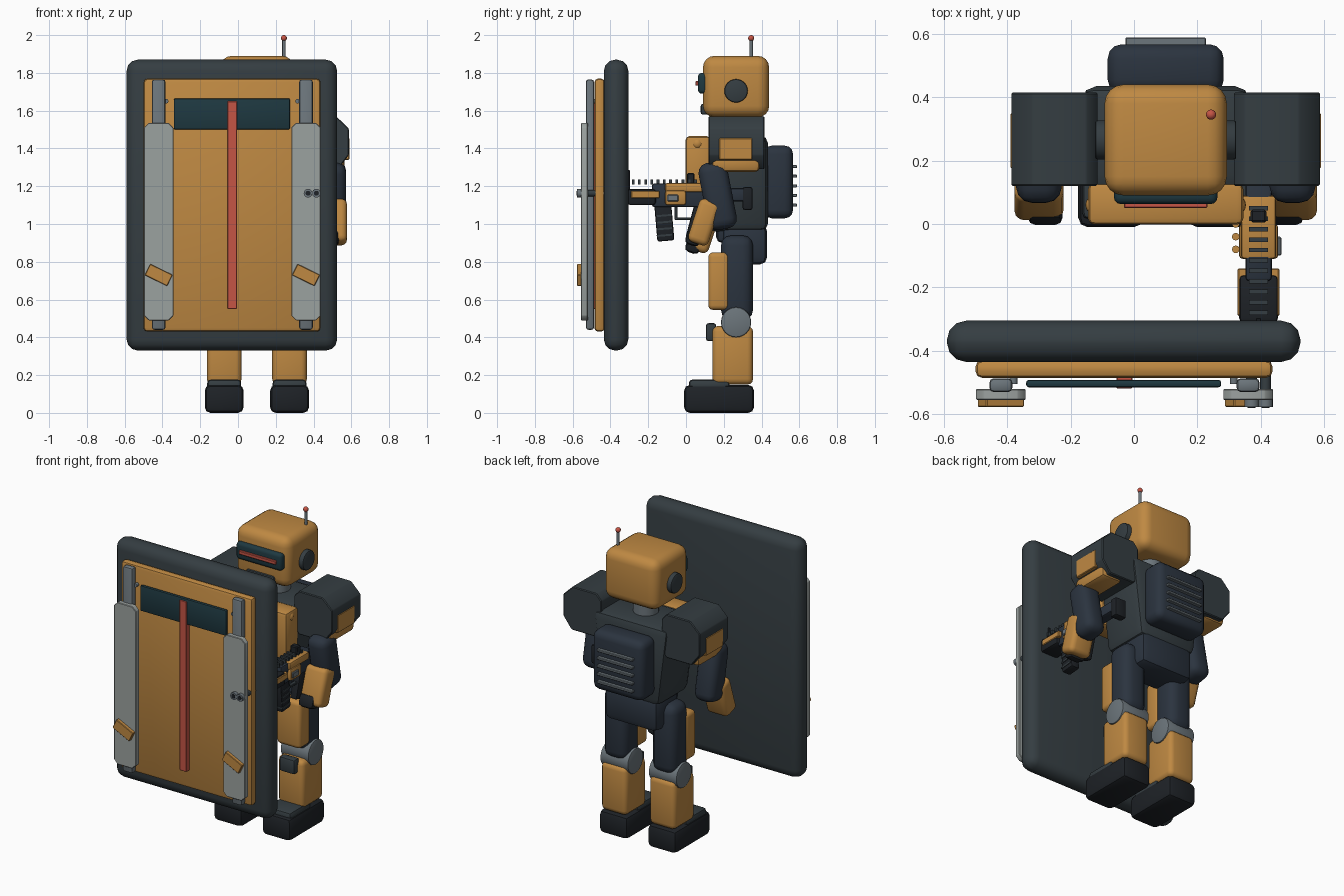
import bpy, bmesh
from math import radians, pi
from mathutils import Matrix, Vector, Euler

if "Cube" in bpy.data.objects:
    bpy.data.objects.remove(bpy.data.objects["Cube"])

CX = 0.10      # robot centre line
COLORS = dict(orange=(.52, .25, .055), slate=(.035, .047, .054), navy=(.024, .034, .050),
              black=(.013, .016, .020), steel=(.15, .18, .20), pale=(.33, .36, .35),
              red=(.56, .09, .06), teal=(.013, .040, .052))
MATS = {}
for n, c in COLORS.items():
    MATS[n] = bpy.data.materials.new(n)
    MATS[n].diffuse_color = (*c, 1)


def finish(bm, name, mat):
    bmesh.ops.recalc_face_normals(bm, faces=bm.faces)
    me = bpy.data.meshes.new(name)
    bm.to_mesh(me)
    bm.free()
    me.materials.append(MATS[mat])
    ob = bpy.data.objects.new(name, me)
    bpy.context.collection.objects.link(ob)
    return ob


def block(name, mat, x, y, z, bevel=0.01, seg=2, rot=(0, 0, 0), taper=1):
    """Bevelled box from axis ranges; taper scales the bottom width, rot is in degrees."""
    bm = bmesh.new()
    bmesh.ops.create_cube(bm, size=1)
    for v in bm.verts:
        k = taper if v.co.z < 0 else 1
        v.co = Vector((v.co.x * (x[1]-x[0]) * k, v.co.y * (y[1]-y[0]), v.co.z * (z[1]-z[0])))
    if bevel:
        bmesh.ops.bevel(bm, geom=bm.edges[:], offset=bevel, segments=seg, profile=0.5,
                        affect='EDGES', clamp_overlap=True)
    ob = finish(bm, name, mat)
    ob.location = (sum(x)/2, sum(y)/2, sum(z)/2)
    ob.rotation_euler = [radians(a) for a in rot]
    return ob


def rod(name, mat, centre, r, length, axis='z', sides=20, bevel=0):
    bm = bmesh.new()
    bmesh.ops.create_cone(bm, cap_ends=True, segments=sides, radius1=r, radius2=r, depth=length)
    if bevel:
        rims = [e for e in bm.edges if abs(e.verts[0].co.z - e.verts[1].co.z) < 1e-5]
        bmesh.ops.bevel(bm, geom=rims, offset=bevel, segments=2, profile=0.5, affect='EDGES')
    ob = finish(bm, name, mat)
    ob.location = centre
    ob.rotation_euler = {'z': (0, 0, 0), 'x': (0, pi/2, 0), 'y': (pi/2, 0, 0)}[axis]
    return ob


def ball(name, mat, centre, r):
    bm = bmesh.new()
    bmesh.ops.create_uvsphere(bm, u_segments=16, v_segments=10, radius=r)
    ob = finish(bm, name, mat)
    ob.location = centre
    return ob


def prism(name, mat, pts, y0, y1, bevel=0):
    """Extrude an x-z outline along y."""
    bm = bmesh.new()
    f = bm.faces.new([bm.verts.new((px, y0, pz)) for px, pz in pts])
    new = bmesh.ops.extrude_face_region(bm, geom=[f])['geom']
    bmesh.ops.translate(bm, vec=(0, y1-y0, 0), verts=[g for g in new if isinstance(g, bmesh.types.BMVert)])
    if bevel:
        bmesh.ops.bevel(bm, geom=bm.edges[:], offset=bevel, segments=1, affect='EDGES')
    return finish(bm, name, mat)


def around(c, h):
    return (c - h, c + h)


# Shield
block("shield_body", "slate", (-.59, .525), (-.435, -.305), (.33, 1.87), .06, 3)
block("shield_front_panel", "orange", (-.50, .437), (-.485, -.43), (.43, 1.77), .02)
block("shield_window", "teal", (-.34, .275), (-.515, -.492), (1.50, 1.665), .008)
block("shield_stripe", "red", (-.055, -.005), (-.519, -.48), (.55, 1.65), .003, 1)
for side, x in (("left", -.42), ("right", .36)):
    block("shield_rail_" + side, "steel", around(x, .036), (-.53, -.487), (.44, 1.765), .013)
    w, c, b, t = .078, .025, .49, 1.535
    prism("shield_slat_" + side, "pale",
          [(x-w, b+c), (x-w+c, b), (x+w-c, b), (x+w, b+c), (x+w, t-c), (x+w-c, t), (x-w+c, t), (x-w, t-c)],
          -.555, -.52, .003)
    block("shield_tab_" + side, "orange", around(x, .066), (-.577, -.55), around(.73, .033), .003, 1, (0, 26, 0))
for x in (-.38, .315):
    rod("shield_bolt", "steel", (x, -.49, 1.65), .012, .03, 'y', 12)

# Head
block("head", "orange", around(CX, .193), (.09, .44), (1.565, 1.89), .06, 4)
block("visor", "teal", around(CX, .163), (.063, .12), (1.69, 1.80), .02, 3)
block("visor_light", "red", around(CX, .132), (.05, .08), (1.732, 1.757), .004, 1)
block("chin_bar", "slate", around(CX, .10), (.078, .12), (1.58, 1.635), .01)
rod("ears", "slate", (CX, .265, 1.705), .062, .445, 'x', 24, .008)
rod("antenna", "steel", (.243, .345, 1.92), .009, .11, 'z', 12)
ball("antenna_tip", "red", (.243, .345, 1.984), .016)
rod("neck", "steel", (CX, .265, 1.52), .075, .16)

# Torso
block("chest", "slate", around(CX, .27), (.11, .435), (.96, 1.47), .045, 2, taper=.76)
block("chest_plate", "orange", around(CX, .245), (-.002, .13), (1.14, 1.465), .02)
block("pelvis", "navy", around(CX, .19), (.19, .43), (.785, 1.0), .04, 2)
block("waist", "navy", around(CX, .17), (.16, .40), (.90, 1.08), .03)
block("backpack", "navy", around(CX, .183), (.41, .567), (1.03, 1.415), .045, 3)
for i in range(5):
    block("backpack_vent", "steel", around(CX, .127), (.56, .588), around(1.10 + .051*i, .008), .003, 1)

# Limbs, mirrored about the robot centre line
for side, s in (("left", -1), ("right", 1)):
    def at(d, h):
        return around(CX + s*d, h)
    out = [(.215, 1.53), (.25, 1.57), (.42, 1.57), (.487, 1.505), (.487, 1.365), (.43, 1.29), (.25, 1.29), (.215, 1.33)]
    prism("shoulder_pad_" + side, "slate", [(CX + s*a, b) for a, b in out], .12, .415, .005)
    block("shoulder_plate_" + side, "orange", at(.43, .06), (.175, .35), (1.34, 1.455), .004, 1)
    block("shoulder_under_" + side, "orange", at(.39, .075), (.135, .39), (1.275, 1.37), .025)
    rod("shoulder_joint_" + side, "steel", (CX + s*.25, .265, 1.40), .065, .12, 'x')
    ball("collar_lump_" + side, "orange", (CX + s*.22, .06, 1.425), .033)
    block("upper_arm_" + side, "navy", at(.40, .072), (.09, .245), (.97, 1.33), .05, 3, (11, 0, 0))
    dz = -.04 if s < 0 else 0
    block("forearm_" + side, "orange", at(.40, .077), (.038, .152), (.89+dz, 1.13+dz), .03, 3, (-18, 0, 0))
    block("hand_" + side, "black", at(.38, .055), (0, .08), (.885+dz, .97+dz), .025, 2, (-18, 0, 0))
    # Legs
    block("thigh_" + side, "navy", at(.173, .085), (.185, .355), (.49, .94), .055, 3)
    block("thigh_plate_" + side, "orange", at(.173, .085), (.118, .23), (.545, .85), .025, 3)
    rod("knee_" + side, "steel", (CX + s*.173, .265, .48), .08, .20, 'x', 24, .008)
    block("knee_pad_" + side, "slate", at(.173, .055), (.105, .16), (.38, .475), .014)
    block("shin_" + side, "orange", at(.173, .092), (.14, .355), (.15, .46), .03, 3)
    block("foot_" + side, "black", at(.173, .103), (-.01, .36), (0, .148), .03, 2)
    block("foot_cap_" + side, "slate", at(.173, .09), (.015, .23), (.12, .177), .02)

# Rifle
GX = .393
block("rifle_receiver", "navy", around(GX, .042), (-.18, .14), (1.09, 1.215), .012)
block("rifle_handguard", "black", around(GX, .062), (-.31, -.16), (1.10, 1.185), .015)
block("rifle_stock_bar", "navy", around(GX, .035), (.10, .33), (1.12, 1.19), .012)
block("rifle_butt", "black", around(GX, .04), (.30, .352), (1.075, 1.195), .01)
block("rifle_side_stripes", "orange", around(GX, .066), (-.29, -.14), (1.137, 1.175), .004, 1)
block("rifle_cover", "orange", around(GX, .062), (-.11, .0), (1.10, 1.178), .012)
block("rifle_top_cover", "orange", around(GX, .055), (-.11, .09), (1.17, 1.217), .01)
block("rifle_ejector", "steel", around(GX+.06, .012), (-.10, -.04), (1.12, 1.155), .004, 1)
block("rifle_magazine", "black", around(GX, .03), (-.16, -.07), (.91, 1.11), .01, 2, (5, 0, 0))
for i in range(4):
    block("magazine_rib", "slate", around(GX, .034), (-.155, -.073), around(.94 + .035*i, .005), 0, 1, (5, 0, 0))
block("rifle_grip", "black", around(GX, .025), (.02, .08), (.92, 1.10), .012, 2, (-15, 0, 0))
block("trigger_guard", "slate", around(GX, .012), (-.06, .04), (1.02, 1.035), .003, 1)
block("trigger_guard_front", "slate", around(GX, .012), (-.06, -.045), (1.02, 1.10), .003, 1)
for i in range(11):
    block("rifle_rail_tooth", "slate", around(GX, .03), around(-.28 + .033*i, .007), (1.21, 1.236), 0)
block("rear_sight", "black", around(GX, .025), (.005, .045), (1.21, 1.27), .006, 1)
block("front_sight", "black", around(GX, .008), (-.309, -.297), (1.17, 1.285), .002, 1)
for dx in (-.022, .022):
    rod("rifle_barrel", "slate", (GX+dx, -.40, 1.163), .017, .28, 'y', 16)
    rod("rifle_muzzle", "steel", (GX+dx, -.557, 1.163), .023, .04, 'y', 16)
    rod("muzzle_bore", "black", (GX+dx, -.575, 1.163), .013, .010, 'y', 16)
for i in range(3):
    rod("spare_round", "orange", (GX-.072, -.08 + .04*i, 1.15), .012, .07, 'z', 12)

# Smooth shading with sharp edges kept
bpy.ops.object.select_all(action='SELECT')
bpy.context.view_layer.objects.active = bpy.context.scene.objects["head"]
bpy.ops.object.shade_smooth_by_angle(angle=radians(32))

for m in bpy.data.materials:
    if m.users and not m.is_grease_pencil:
        m.use_nodes = True
        m.node_tree.nodes["Principled BSDF"].inputs["Base Color"].default_value = m.diffuse_color
